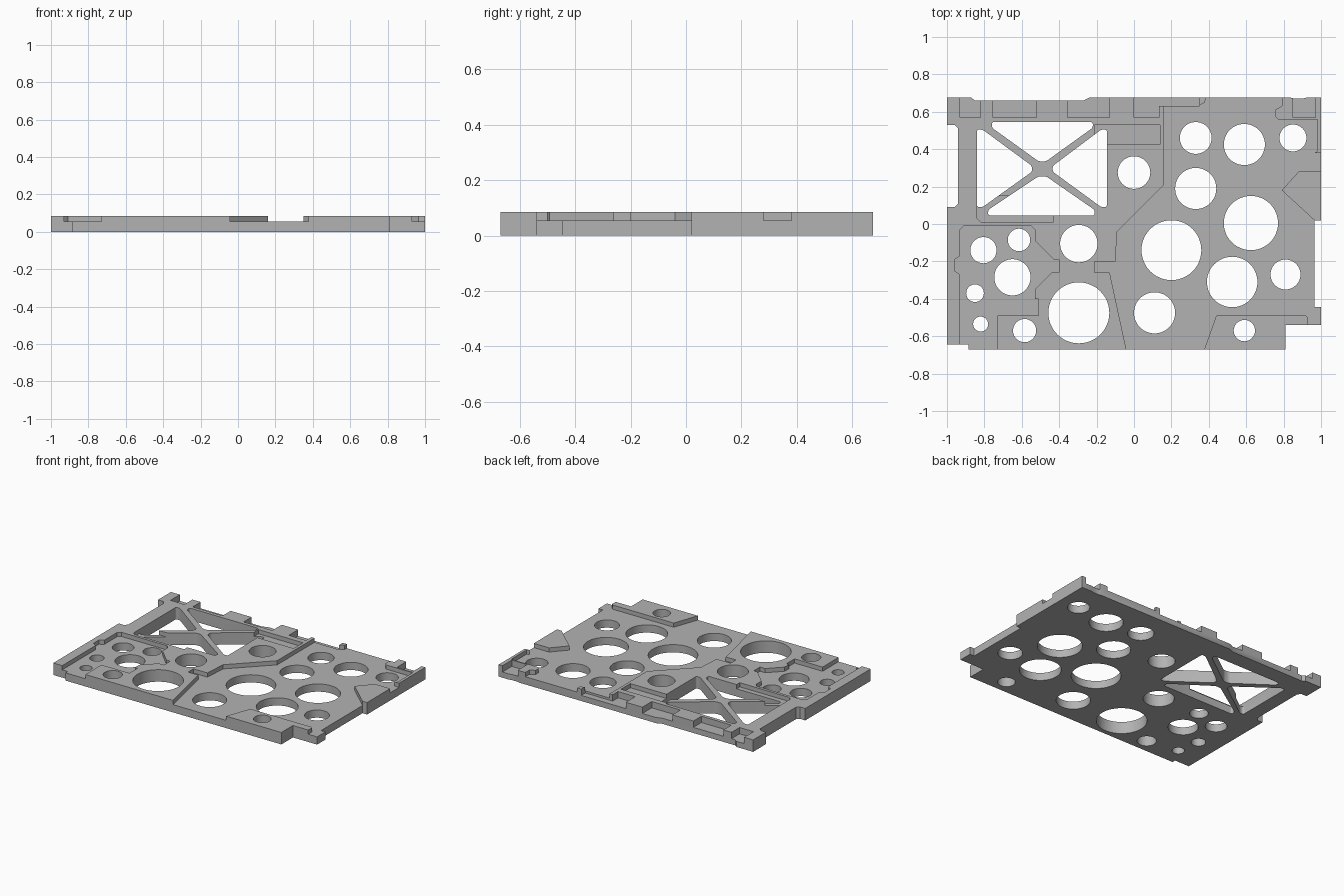
import bpy
import bmesh
from mathutils import Vector

if "Cube" in bpy.data.objects:
    bpy.data.objects.remove(bpy.data.objects["Cube"], do_unlink=True)

TOP = .085      # raised surface
FLOOR = .055    # main recessed surface
DEEP = .04      # notches along the back edge
BELOW, ABOVE = -.1, .2

grey = bpy.data.materials.new("plain grey")
grey.use_nodes = True
grey.diffuse_color = (.45, .45, .45, 1)
grey.node_tree.nodes["Principled BSDF"].inputs["Base Color"].default_value = grey.diffuse_color


def link(name, bm):
    mesh = bpy.data.meshes.new(name)
    bm.to_mesh(mesh)
    bm.free()
    mesh.materials.append(grey)
    obj = bpy.data.objects.new(name, mesh)
    bpy.context.collection.objects.link(obj)
    return obj


def prism(name, points, bottom, top, rounding=0):
    """Extrude a flat outline upwards, optionally rounding its corners."""
    bm = bmesh.new()
    bm.faces.new([bm.verts.new((x, y, bottom)) for x, y in points])
    if rounding:
        bmesh.ops.bevel(bm, geom=bm.verts[:], offset=rounding, segments=4,
                        profile=.5, affect='VERTICES')
    result = bmesh.ops.extrude_face_region(bm, geom=bm.faces[:])
    raised = [item for item in result["geom"] if isinstance(item, bmesh.types.BMVert)]
    bmesh.ops.translate(bm, verts=raised, vec=Vector((0, 0, top - bottom)))
    bmesh.ops.recalc_face_normals(bm, faces=bm.faces[:])
    return link(name, bm)


def rectangle(left, right, front, back):
    return [(left, front), (right, front), (right, back), (left, back)]


def cut(target, cutter):
    """Subtract the cutter, bake the result and discard the cutter."""
    cutter.hide_render = True
    modifier = target.modifiers.new("cut", 'BOOLEAN')
    modifier.operation = 'DIFFERENCE'
    modifier.solver = 'EXACT'
    modifier.object = cutter
    graph = bpy.context.evaluated_depsgraph_get()
    baked = bpy.data.meshes.new_from_object(target.evaluated_get(graph))
    target.modifiers.clear()
    target.data = baked
    bpy.data.objects.remove(cutter, do_unlink=True)


# Full-height plate outline
outline = [
    (-1, -.645), (-.885, -.645), (-.885, -.67), (.81, -.67), (.81, -.54),
    (1, -.54), (1, -.445), (.965, -.445), (.965, .02), (1, .02), (1, .675),
    (.92, .675), (.9, .67), (.86, .67), (.84, .675), (-.24, .675), (-.27, .66),
    (-.85, .66), (-.87, .675), (-1, .675), (-1, .53), (-.96, .53), (-.94, .51),
    (-.94, .11), (-.96, .09), (-1, .09)]
plate = prism("mounting_plate", outline, 0, TOP)

# Large recess on the left side, leaving the corner, edge and stud pads raised
main_recess = [
    (-.035, -.7), (-.13, -.26), (-.21, -.26), (-.21, -.2), (-.1, -.2),
    (-.09, -.04), (.16, .21), (.16, .65), (.35, .65), (.35, .635), (.38, .65),
    (.385, .7), (.79, .7), (.79, .63), (.755, .61), (.755, .575), (.77, .56),
    (.98, .56), (.98, .39), (.965, .38), (1.1, .38), (1.1, .28), (.88, .28),
    (.79, .18), (.97, .015), (1.1, .01), (1.1, -.56), (.93, -.56), (.93, -.5),
    (.92, -.49), (.44, -.49), (.365, -.7)]

# Pocket in the right front corner, open at the front
corner_pocket = [
    (-.93, -.7), (-.93, -.27), (-.96, -.25), (-.96, -.19), (-.93, -.17),
    (-.93, -.03), (-.91, -.01), (-.55, -.01), (-.53, -.03), (-.53, -.09),
    (-.43, -.19), (-.4, -.19), (-.4, -.26), (-.44, -.26), (-.53, -.35),
    (-.53, -.4), (-.51, -.4), (-.51, -.49), (-.73, -.49), (-.73, -.7)]

# Small ledges beside the braced window
front_ledge = [(-.84, .15), (-.84, .03), (-.82, .01), (-.43, .01), (-.43, .15)]
back_ledge = rectangle(-.21, .14, .425, .53)

for name, shape in (("main_recess", main_recess), ("corner_pocket", corner_pocket),
                    ("front_ledge", front_ledge), ("back_ledge", back_ledge)):
    cut(plate, prism(name, shape, FLOOR, ABOVE))

# Notches along the back edge
for left, right in ((-.93, -.82), (-.755, -.52), (-.355, -.13), (.85, .97)):
    cut(plate, prism("edge_notch", rectangle(left, right, .57, .7), DEEP, ABOVE))
stepped_notch = [(0, .7), (0, .57), (.135, .57), (.135, .63), (.35, .63), (.35, .7)]
cut(plate, prism("stepped_notch", stepped_notch, DEEP, ABOVE))

# Four openings that leave a diagonal cross brace
openings = (
    [(-.76, .545), (-.76, .515), (-.51, .335), (-.47, .335), (-.22, .515), (-.22, .545)],
    [(-.78, .045), (-.78, .075), (-.51, .255), (-.47, .255), (-.21, .075), (-.21, .045)],
    [(-.84, .09), (-.81, .09), (-.545, .28), (-.545, .31), (-.81, .505), (-.84, .505)],
    [(-.145, .09), (-.175, .09), (-.435, .28), (-.435, .31), (-.175, .505), (-.145, .505)])
for shape in openings:
    cut(plate, prism("brace_opening", shape, BELOW, ABOVE, rounding=.012))

# Round through holes: centre x, centre y, radius
holes = (
    (.33, .46, .085), (.59, .425, .11), (.85, .46, .072), (0, .275, .087),
    (.33, .19, .11), (.625, .005, .145), (.2, -.14, .16), (.525, -.31, .135),
    (.81, -.27, .08), (.11, -.475, .11), (.59, -.57, .057), (-.295, -.105, .1),
    (-.295, -.475, .163), (-.65, -.285, .097), (-.805, -.14, .07),
    (-.615, -.085, .06), (-.85, -.37, .047), (-.82, -.535, .04), (-.585, -.57, .062))
drill = bmesh.new()
for x, y, radius in holes:
    made = bmesh.ops.create_cone(drill, cap_ends=True, segments=48, radius1=radius,
                                 radius2=radius, depth=ABOVE - BELOW)
    bmesh.ops.translate(drill, verts=made["verts"], vec=Vector((x, y, (ABOVE + BELOW) / 2)))
cut(plate, link("drill", drill))

# Smooth hole walls, crisp edges
bpy.ops.object.select_all(action='DESELECT')
plate.select_set(True)
bpy.context.view_layer.objects.active = plate
bpy.ops.object.shade_smooth_by_angle()
